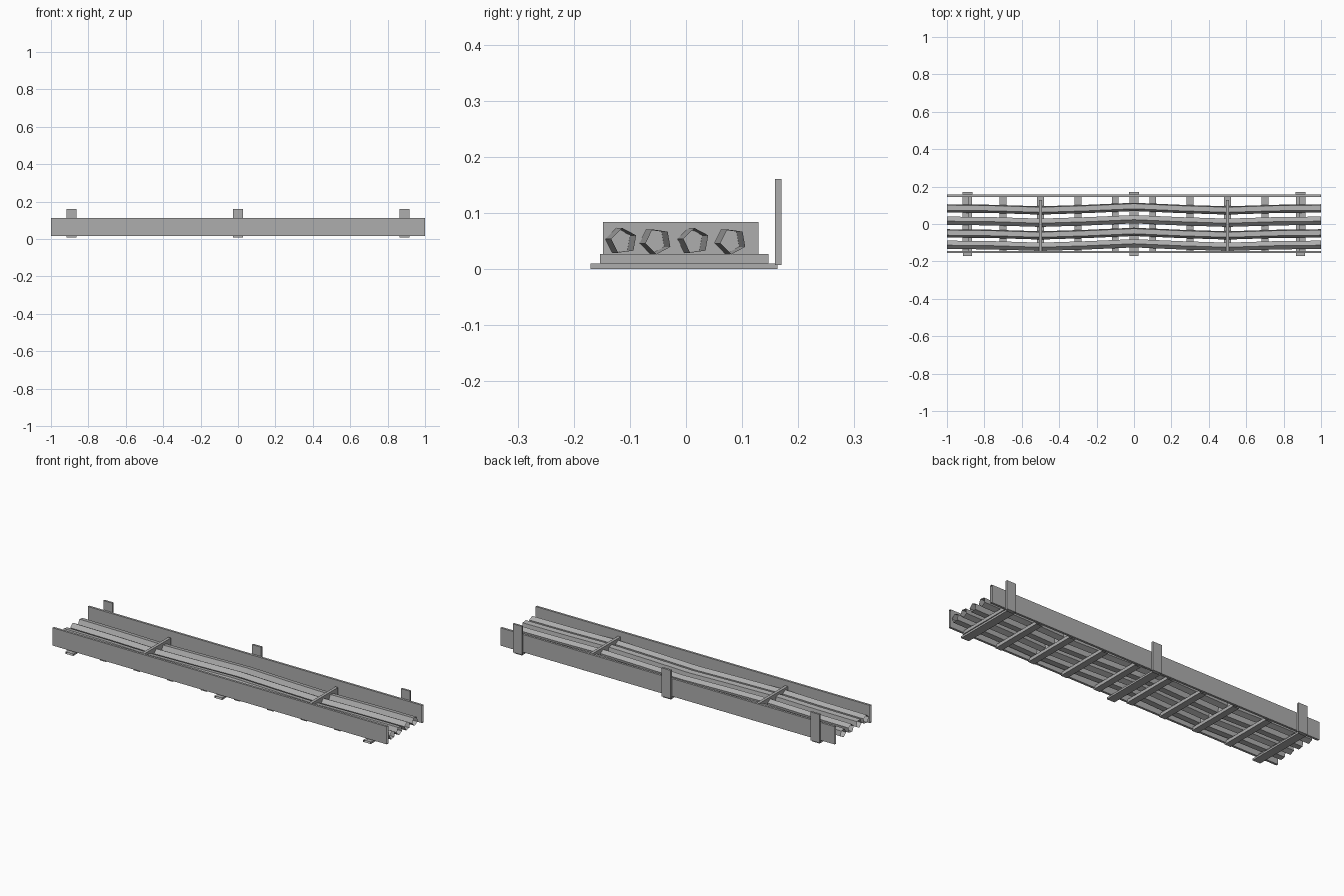
import bpy, bmesh, math

if "Cube" in bpy.data.objects:
    bpy.data.objects.remove(bpy.data.objects["Cube"])

grey = bpy.data.materials.new("galvanised grey")
grey.diffuse_color = (0.42, 0.42, 0.42, 1)
grey.use_nodes = True
grey.node_tree.nodes["Principled BSDF"].inputs["Base Color"].default_value = grey.diffuse_color


def finish(name, bm):
    bmesh.ops.recalc_face_normals(bm, faces=bm.faces)
    mesh = bpy.data.meshes.new(name)
    bm.to_mesh(mesh)
    bm.free()
    mesh.materials.append(grey)
    obj = bpy.data.objects.new(name, mesh)
    bpy.context.collection.objects.link(obj)
    return obj


def box(name, x, y, z, open_axis=None):
    """Box from (min, max) ranges; the two ends along open_axis are left off."""
    bm = bmesh.new()
    bmesh.ops.create_cube(bm, size=1)
    bmesh.ops.recalc_face_normals(bm, faces=bm.faces)
    if open_axis is not None:
        bm.normal_update()
        ends = [f for f in bm.faces if abs(f.normal[open_axis]) > 0.9]
        bmesh.ops.delete(bm, geom=ends, context='FACES_ONLY')
    for v in bm.verts:
        for i, (lo, hi) in enumerate((x, y, z)):
            v.co[i] = hi if v.co[i] > 0 else lo
    return finish(name, bm)


def cable(name, y, z, radius, turn):
    """Open five-sided tube following a gentle sideways wave."""
    half = [(0.0, 0.009), (0.25, -0.002), (0.5, -0.010), (0.75, -0.002), (1.0, 0.001)]
    path = [(-x, d) for x, d in half[:0:-1]] + half
    bm = bmesh.new()
    rings = []
    for x, d in path:
        angles = [math.radians(turn + 72 * k) for k in range(5)]
        rings.append([bm.verts.new((x, y + d + radius * math.cos(a),
                                    z + radius * math.sin(a))) for a in angles])
    for a, b in zip(rings, rings[1:]):
        for k in range(5):
            n = (k + 1) % 5
            bm.faces.new((a[k], a[n], b[n], b[k]))
    return finish(name, bm)


# Side rails, open at both ends
box("front_rail", (-1, 1), (-0.156, -0.144), (0.016, 0.112), 0)
box("back_rail", (-1, 1), (0.145, 0.157), (0.016, 0.112), 0)

# Rungs between the rails
for i in range(10):
    x = -0.9 + 0.2 * i
    box(f"rung_{i + 1}", (x - 0.018, x + 0.018), (-0.153, 0.147), (0.01, 0.027), 1)

# Cross dividers
for x in (-0.5, 0.5):
    box("divider", (x - 0.008, x + 0.008), (-0.148, 0.129), (0.027, 0.084))

# Wall brackets: flat arm below, upright plate behind
for x in (-0.89, 0, 0.89):
    box("bracket_arm", (x - 0.023, x + 0.023), (-0.17, 0.163), (0, 0.01), 1)
    box("bracket_upright", (x - 0.027, x + 0.027), (0.159, 0.17), (0.007, 0.161))

# Cables lying on the rungs
for i, y in enumerate((-0.111, -0.05, 0.0175, 0.0835)):
    cable(f"cable_{i + 1}", y, 0.05, 0.0235, (98, 118)[i % 2])
